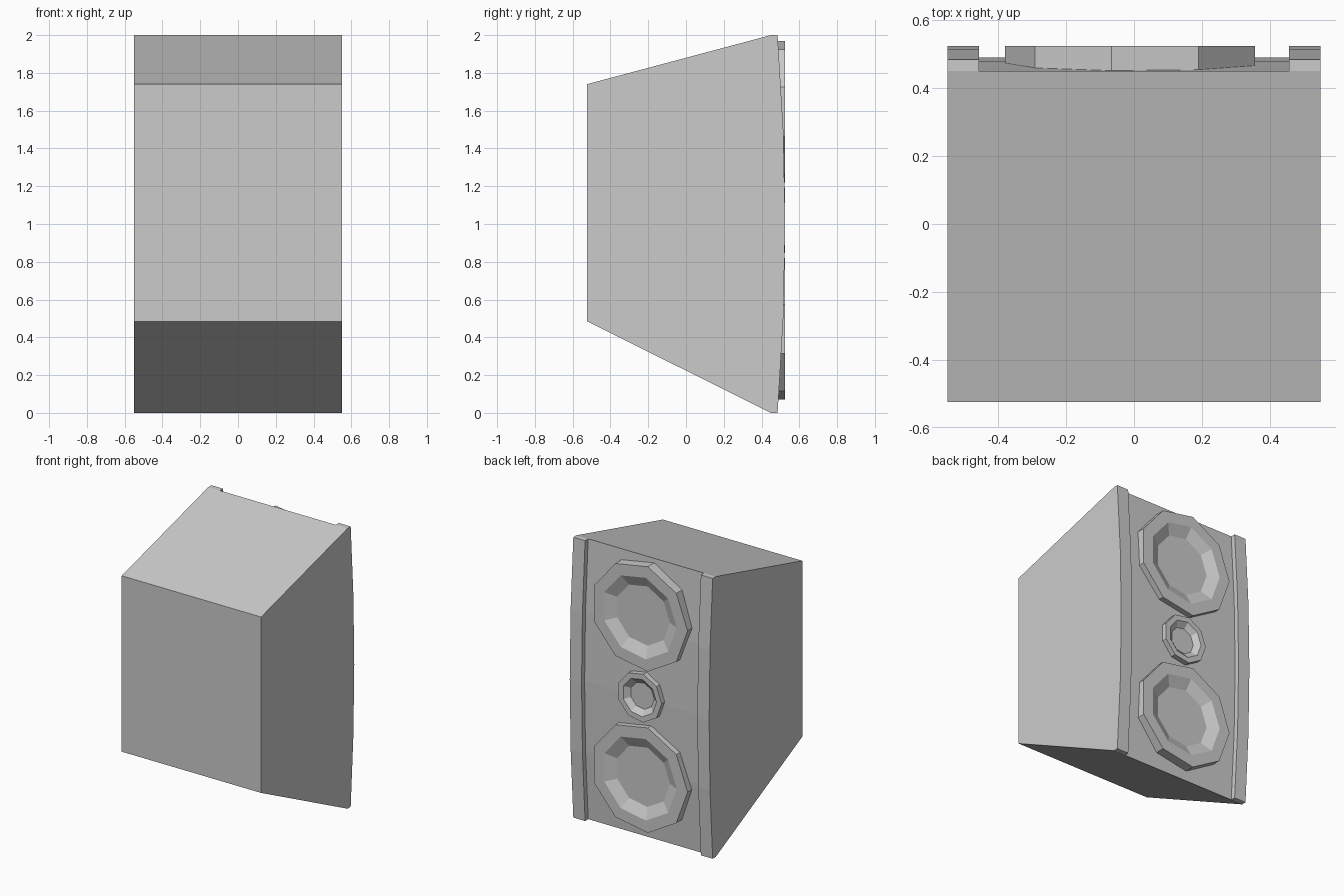
import bpy, math

cube = bpy.data.objects.get("Cube")
if cube:
    bpy.data.objects.remove(cube, do_unlink=True)

grey = bpy.data.materials.new("plain_grey")
grey.use_nodes = True
COLOUR = (0.6, 0.6, 0.6, 1)
grey.diffuse_color = COLOUR
grey.node_tree.nodes["Principled BSDF"].inputs["Base Color"].default_value = COLOUR


def make_object(name, verts, faces):
    mesh = bpy.data.meshes.new(name)
    mesh.from_pydata(verts, [], faces)
    mesh.materials.append(grey)
    mesh.update()
    obj = bpy.data.objects.new(name, mesh)
    bpy.context.collection.objects.link(obj)
    return obj


def extrude_profile(name, profile, x0, x1):
    """Extrude a (y, z) outline, counterclockwise seen from +x, along x."""
    n = len(profile)
    verts = [(x, y, z) for x in (x0, x1) for y, z in profile]
    faces = [tuple(reversed(range(n))), tuple(range(n, 2 * n))]
    faces += [(i, (i + 1) % n, n + (i + 1) % n, n + i) for i in range(n)]
    return make_object(name, verts, faces)


def bowed_edge(y_end, segments=4, bow=0.04):
    """Shallow curve from the bottom to the top of the cabinet."""
    points = []
    for i in range(segments + 1):
        t = 2 * i / segments - 1
        points.append((y_end + bow * (1 - t * t), 1 + t))
    return points


def driver(name, z, rings, sides=9):
    """Faceted dish facing +y; rings are (radius, y) from the back outwards."""
    verts, faces = [], []
    for r, y in rings:
        for i in range(sides):
            a = math.pi + 2 * math.pi * i / sides
            verts.append((r * math.cos(a), y, z + r * math.sin(a)))
    for k in range(len(rings) - 1):
        for i in range(sides):
            j = (i + 1) % sides
            faces.append((k * sides + i, (k + 1) * sides + i,
                          (k + 1) * sides + j, k * sides + j))
    last = (len(rings) - 1) * sides
    faces.append(tuple(reversed(range(last, last + sides))))
    faces.append(tuple(range(sides)))
    return make_object(name, verts, faces)


# Tapered cabinet with bowed baffle
extrude_profile("cabinet", [(-0.525, 1.74), (-0.525, 0.485)] + bowed_edge(0.45),
                -0.55, 0.55)

# Raised strips along both edges of the baffle
strip = bowed_edge(0.485) + bowed_edge(0.45)[::-1]
extrude_profile("left_strip", strip, 0.457, 0.55)
extrude_profile("right_strip", strip, -0.55, -0.457)

# Two large drivers and a small one between them
FACE = 0.525
for label, z in (("upper", 1.595), ("lower", 0.445)):
    driver(label + "_woofer", z,
           [(0.38, 0.44), (0.38, FACE), (0.295, FACE), (0.215, 0.487)])
driver("tweeter", 1.02,
       [(0.175, 0.47), (0.175, FACE), (0.135, FACE), (0.095, 0.493)])
